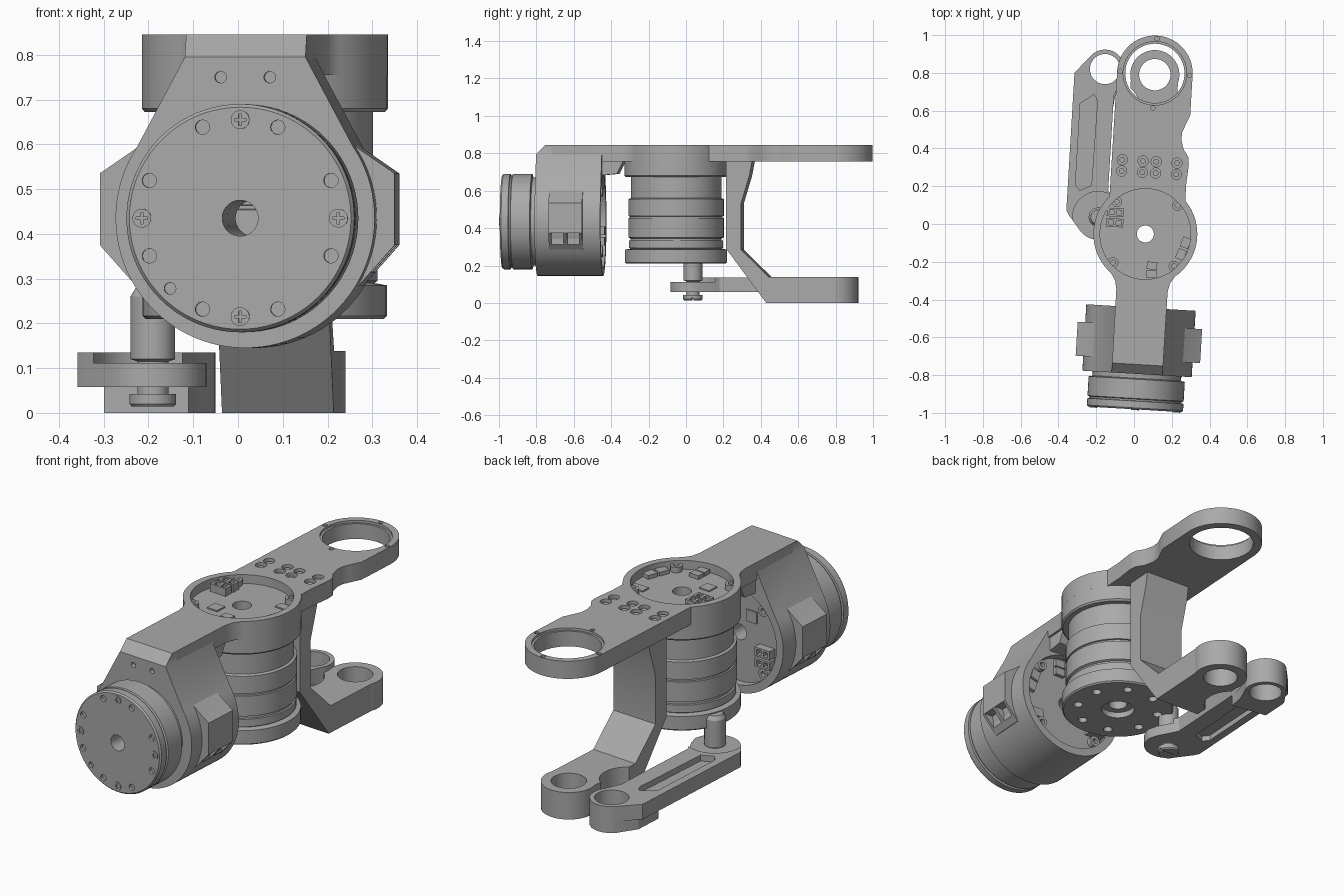
import bpy, bmesh
from math import sin, cos, radians, pi
from mathutils import Matrix, Vector

if "Cube" in bpy.data.objects:
    bpy.data.objects.remove(bpy.data.objects["Cube"])

grey = bpy.data.materials.new("machined grey")
grey.use_nodes = True
GREY = (0.4, 0.4, 0.4, 1)
grey.diffuse_color = GREY
grey.node_tree.nodes["Principled BSDF"].inputs["Base Color"].default_value = GREY

T = Matrix.Translation
# Body frame: origin on the upright motor axis, y along the arm
BODY = T((0.06, -0.053, 0)) @ Matrix.Rotation(radians(-3.4), 4, 'Z')
# Front motor frame: z points forward out of the output face
FRONT = BODY @ T((0, 0, 0.435)) @ Matrix.Rotation(pi / 2, 4, 'X')
# Side frame: x along the arm, y up, z across
SIDE = BODY @ Matrix(((0, 0, 1, 0), (1, 0, 0, 0), (0, 1, 0, 0), (0, 0, 0, 1)))


def finish(name, bm, frame):
    bmesh.ops.recalc_face_normals(bm, faces=bm.faces)
    me = bpy.data.meshes.new(name)
    bm.to_mesh(me)
    bm.free()
    ob = bpy.data.objects.new(name, me)
    ob.matrix_world = frame
    bpy.context.collection.objects.link(ob)
    me.materials.append(grey)
    me.shade_smooth()
    me.set_sharp_from_angle(angle=radians(30))
    return ob


def arc(x, y, r, a0, a1, n=24):
    steps = [radians(a0 + (a1 - a0) * i / n) for i in range(n + 1)]
    return [(x + r * cos(a), y + r * sin(a)) for a in steps]


def circle(x, y, r, n=32):
    return arc(x, y, r, 0, 360, n)[:-1]


def rect(x, y, w, h):
    return [(x - w/2, y - h/2), (x + w/2, y - h/2), (x + w/2, y + h/2), (x - w/2, y + h/2)]


def prism(name, outlines, z0, z1, frame=BODY):
    """Extrude one outline, or a list of separate outlines."""
    if not isinstance(outlines[0], list):
        outlines = [outlines]
    bm = bmesh.new()
    for pts in outlines:
        low = [bm.verts.new((x, y, z0)) for x, y in pts]
        top = [bm.verts.new((x, y, z1)) for x, y in pts]
        bm.faces.new(low)
        bm.faces.new(top)
        for i in range(len(pts)):
            j = (i + 1) % len(pts)
            bm.faces.new((low[i], low[j], top[j], top[i]))
    return finish(name, bm, frame)


def lathe(name, profile, frame=BODY, n=80):
    """Spin a closed (radius, height) profile about z."""
    bm = bmesh.new()
    rings = [[bm.verts.new((r * cos(2*pi*k/n), r * sin(2*pi*k/n), z)) for r, z in profile]
             for k in range(n)]
    m = len(profile)
    for k in range(n):
        a, b = rings[k], rings[(k + 1) % n]
        for i in range(m):
            bm.faces.new((a[i], b[i], b[(i + 1) % m], a[(i + 1) % m]))
    return finish(name, bm, frame)


def cut(ob, outlines, z0, z1, frame=BODY):
    """Remove extruded outlines from an object."""
    tool = prism("cutter", outlines, z0, z1, frame)
    mod = ob.modifiers.new("cut", 'BOOLEAN')
    mod.operation, mod.object = 'DIFFERENCE', tool
    bpy.context.view_layer.update()
    me = bpy.data.meshes.new_from_object(ob.evaluated_get(bpy.context.evaluated_depsgraph_get()))
    ob.modifiers.clear()
    ob.data = me
    bpy.data.objects.remove(tool)
    me.shade_smooth()
    me.set_sharp_from_angle(angle=radians(30))


def ring_of(r_path, r, count, start, n=20):
    return [circle(r_path * cos(a), r_path * sin(a), r, n)
            for a in (radians(start + 360 * k / count) for k in range(count))]


def board(name, frame):
    """Circuit board fittings on the plane z = 0."""
    posts = prism(name + "_posts", ring_of(0.228, 0.028, 4, 45), -0.01, 0.028, frame)
    cut(posts, ring_of(0.228, 0.013, 4, 45), 0.01, 0.1, frame)
    plug = prism(name + "_plugs", [rect(-0.165, 0.105, 0.09, 0.045), rect(-0.165, 0.05, 0.09, 0.045)],
                 -0.005, 0.04, frame)
    cut(plug, [rect(-0.165 + s, y, 0.025, 0.025) for s in (-0.02, 0.02) for y in (0.05, 0.105)],
        0.015, 0.1, frame)
    prism(name + "_sockets", [rect(0.045, -0.165, 0.055, 0.04), rect(0.045, -0.21, 0.055, 0.04)],
          -0.005, 0.02, frame)
    tilted = frame @ T((0.205, -0.065, 0)) @ Matrix.Rotation(radians(-18), 4, 'Z')
    prism(name + "_side_sockets", [rect(0, 0.033, 0.045, 0.055), rect(0, -0.033, 0.045, 0.055)],
          -0.005, 0.02, tilted)
    prism(name + "_chips", [rect(-0.075, -0.1, 0.06, 0.06), rect(0.175, 0.1, 0.08, 0.045)],
          -0.005, 0.007, frame)


# Upper arm plate: end ring, scooped side, hub and neck
half = [(0.2, 0.64), (0.175, 0.58), (0.163, 0.55), (0.161, 0.51), (0.175, 0.46), (0.203, 0.42), (0.208, 0.38), (0.2, 0.27)]
outline = (arc(0, 0.852, 0.2, 180, 0, 36) + half + arc(0, 0, 0.275, 43, -52, 30)
           + [(0.145, -0.255), (0.136, -0.3), (0.135, -0.66), (-0.135, -0.66), (-0.136, -0.3), (-0.145, -0.255)]
           + arc(0, 0, 0.275, 232, 137, 30))
plate = prism("upper_arm_plate", outline, 0.755, 0.845)
cut(plate, circle(0, 0.852, 0.157, 64), 0.7, 0.9)
cut(plate, circle(0, 0.852, 0.168, 64), 0.833, 0.9)
cut(plate, ring_of(0, 0, 1, 0) and circle(0, 0, 0.24, 64), 0.7, 0.9)
screws = [(x, y) for x in (-0.145, -0.035, 0.035, 0.145) for y in (0.325, 0.385)]
cut(plate, [circle(x, y, 0.027, 20) for x, y in screws], 0.825, 0.9)
prism("plate_screws", [circle(x, y, 0.015, 16) for x, y in screws], 0.82, 0.835)
cut(plate, [circle(x, y + 0.852, 0.012, 12) for x, y in ((0.184, 0), (-0.184, 0), (0, 0.184), (0, -0.184))],
    0.81, 0.9)

# Hub collar and upright motor
lathe("hub_collar", [(0.2, 0.672), (0.268, 0.672), (0.275, 0.68), (0.275, 0.757), (0.2, 0.757)])
motor = lathe("upright_motor", [
    (0.045, 0.80), (0.242, 0.80), (0.242, 0.56), (0.255, 0.555), (0.255, 0.465), (0.248, 0.463),
    (0.248, 0.455), (0.255, 0.453), (0.255, 0.35), (0.244, 0.345), (0.244, 0.335), (0.252, 0.333),
    (0.252, 0.295), (0.244, 0.29), (0.273, 0.285), (0.273, 0.217), (0.266, 0.21), (0.08, 0.21),
    (0.08, 0.24), (0.045, 0.24)])
cut(motor, ring_of(0.2, 0.022, 8, 22.5), 0.1, 0.235)
board("hub_board", BODY @ T((0, 0, 0.80)))

# Front motor housing: round shell rising into the neck, chamfered at the top front
shell = arc(0, 0, 0.29, 34, -214, 64) + [(-0.135, 0.36), (-0.135, 0.41), (0.135, 0.41), (0.135, 0.36)]
housing = prism("front_housing", shell, 0.39, 0.742, FRONT)
bm = bmesh.new()
bm.from_mesh(housing.data)
res = bmesh.ops.bisect_plane(bm, geom=bm.verts[:] + bm.edges[:] + bm.faces[:], clear_outer=True,
                             plane_co=Vector((0, 0.36, 0.742)), plane_no=Vector((0, 1, 1)))
bmesh.ops.holes_fill(bm, edges=[e for e in bm.edges if e.is_boundary])
bmesh.ops.recalc_face_normals(bm, faces=bm.faces)
bm.to_mesh(housing.data)
bm.free()
cut(housing, circle(0, 0, 0.25, 64), 0.3, 0.43, FRONT)
cut(housing, circle(0, 0, 0.04), 0.3, 0.9, FRONT)
cut(housing, [circle(x, 0.315, 0.013, 16) for x in (-0.055, 0.055)], 0.72, 0.8, FRONT)
board("front_motor_board", BODY @ T((0, -0.43, 0.435)) @ Matrix.Rotation(-pi / 2, 4, 'X'))
prism("neck_brace", [(-0.42, 0.68), (-0.31, 0.69), (-0.275, 0.76), (-0.42, 0.76)], -0.125, 0.125, SIDE)

# Side connector covers with openings underneath
for side, s in (("left", 1), ("right", -1)):
    tab = prism(side + "_connector_cover",
                [(s * x, y) for x, y in ((0.2, 0.2), (0.25, 0.155), (0.33, 0.1), (0.33, -0.06), (0.25, -0.15), (0.2, -0.16))],
                0.485, 0.665, FRONT)
    cut(tab, [rect(s * 0.31, -0.1, 0.07, 0.08)], 0.5, 0.565, FRONT)
    cut(tab, [rect(s * 0.31, -0.1, 0.07, 0.08)], 0.585, 0.65, FRONT)

# Front motor output stack
output = lathe("front_motor_output", [
    (0.04, 0.70), (0.235, 0.70), (0.235, 0.765), (0.255, 0.77), (0.255, 0.872), (0.245, 0.876),
    (0.245, 0.884), (0.255, 0.886), (0.255, 0.922), (0.248, 0.93), (0.04, 0.93)], FRONT)
cut(output, ring_of(0.22, 0.016, 8, 22.5), 0.915, 1, FRONT)
cut(output, circle(-0.157, -0.157, 0.013, 16), 0.915, 1, FRONT)
heads = prism("output_screws", ring_of(0.22, 0.021, 4, 0), 0.92, 0.934, FRONT)
for w, h in ((0.026, 0.006), (0.006, 0.026)):
    cut(heads, [rect(x, y, w, h) for x, y in ((0.22, 0), (-0.22, 0), (0, 0.22), (0, -0.22))], 0.928, 1, FRONT)

# Lower arm: cranked bracket hanging from the plate with an eye at its end
crank = [(0.275, 0.76), (0.275, 0.29), (0.49, 0), (0.845, 0), (0.845, 0.138), (0.505, 0.138),
         (0.355, 0.285), (0.355, 0.53), (0.4, 0.68), (0.415, 0.76)]
arm = prism("lower_arm", crank, -0.125, 0.125, SIDE)
cut(arm, circle(-0.2, 0.66, 0.13, 40), -0.1, 0.3)
cut(arm, circle(0, 0.845, 0.12, 48), -0.1, 0.3)
lathe("lower_arm_eye", [(0.083, 0), (0.13, 0), (0.13, 0.138), (0.083, 0.138)], BODY @ T((0, 0.845, 0)))

# Side link: pocketed bar with a tall eye at the back and a thin tongue at the pin
EYE, PIN = (-0.265, 0.859), (-0.255, 0.075)
eye_arc = arc(*EYE, 0.103, -30, 140)
bar = prism("side_link", eye_arc + [(-0.425, 0.83), (-0.425, 0.1), (-0.41, 0.075)]
            + arc(*PIN, 0.12, 215, 360) + [(-0.15, 0.12), (-0.21, 0.22), (-0.21, 0.72)], 0.058, 0.135)
slot = [(-0.385, 0.24), (-0.36, 0.21), (-0.3, 0.24), (-0.295, 0.69), (-0.315, 0.72), (-0.385, 0.67)]
cut(bar, circle(*PIN, 0.135, 40), 0.112, 0.2)
cut(bar, slot, 0.105, 0.2)
cut(bar, slot, 0, 0.085)
foot = prism("side_link_eye", eye_arc + [(-0.4, 0.83), (-0.4, 0.68), (-0.21, 0.66), (-0.2, 0.74)], 0, 0.06)
for part in (bar, foot):
    cut(part, circle(*EYE, 0.08, 40), -0.1, 0.3)

# Crank pin joining the link to the upright motor flange
lathe("crank_pin", [(0.001, 0.02), (0.035, 0.02), (0.035, 0.115), (0.05, 0.12), (0.05, 0.26),
                    (0.038, 0.28), (0.001, 0.28)], BODY @ T((*PIN, 0)), 40)
head = lathe("crank_pin_head", [(0.001, 0.014), (0.047, 0.014), (0.052, 0.02), (0.052, 0.042), (0.001, 0.042)],
             BODY @ T((*PIN, 0)), 40)
cut(head, rect(*PIN, 0.2, 0.012), 0, 0.026)
